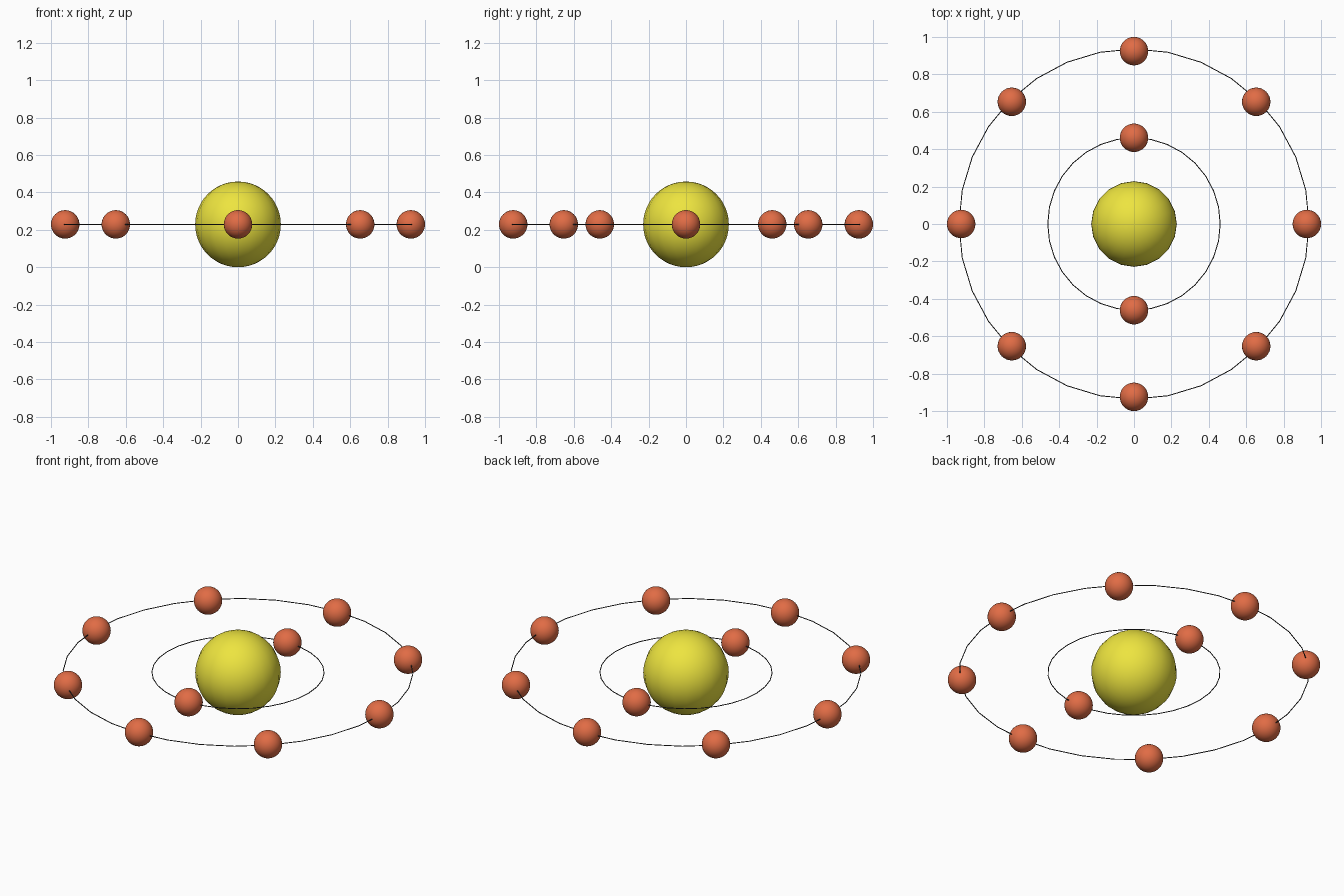
import bpy
from math import sin, cos, pi

if "Cube" in bpy.data.objects:
    bpy.data.objects.remove(bpy.data.objects["Cube"])

CZ = 0.229  # height of the common plane


def material(name, rgb):
    m = bpy.data.materials.new(name)
    m.diffuse_color = (*rgb, 1)
    m.use_nodes = True
    m.node_tree.nodes["Principled BSDF"].inputs["Base Color"].default_value = m.diffuse_color
    return m


yellow = material("yellow", (0.85, 0.78, 0.05))
orange = material("orange", (0.75, 0.15, 0.06))
dark = material("dark", (0.05, 0.05, 0.05))


def finish(name, mat):
    ob = bpy.context.object
    ob.name = name
    ob.data.materials.append(mat)
    bpy.ops.object.shade_smooth()


def ball(name, x, y, radius, mat, segments, rings):
    bpy.ops.mesh.primitive_uv_sphere_add(
        segments=segments, ring_count=rings, radius=radius, location=(x, y, CZ))
    finish(name, mat)


def shell(name, ring_radius, orbit_radius, count, start):
    # thin orbit ring
    bpy.ops.mesh.primitive_torus_add(
        major_segments=32, minor_segments=8, major_radius=ring_radius,
        minor_radius=0.0025, location=(0, 0, CZ))
    finish(name + "_orbit", dark)
    # electrons spaced evenly around it
    for i in range(count):
        a = start + 2 * pi * i / count
        ball(f"{name}_electron_{i + 1}", orbit_radius * cos(a),
             orbit_radius * sin(a), 0.076, orange, 32, 24)


# central nucleus
ball("nucleus", 0, 0, 0.229, yellow, 20, 24)

# two electron shells
shell("inner", 0.461, 0.461, 2, pi / 2)
shell("outer", 0.936, 0.924, 8, 0)
